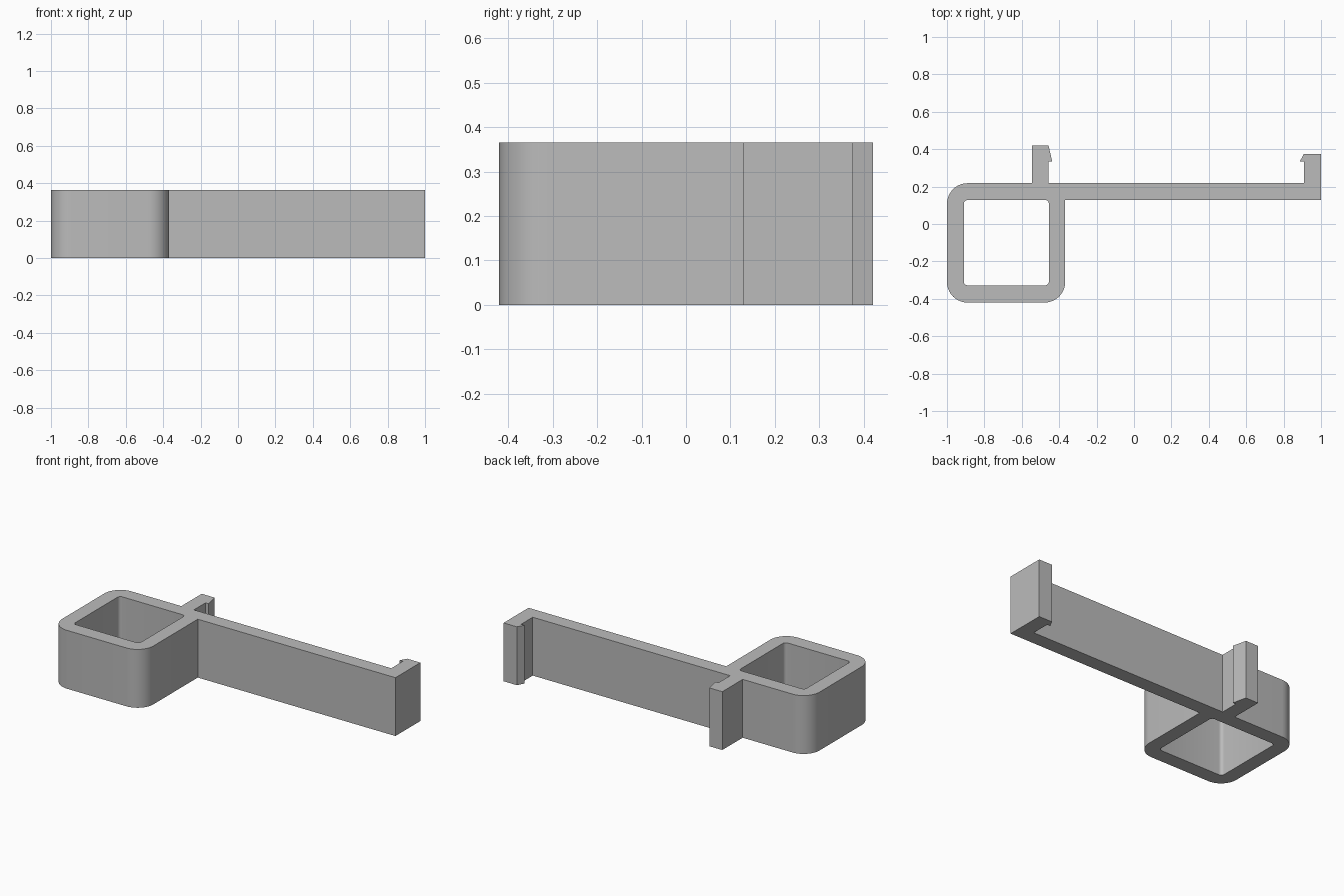
import bpy, bmesh, math
from mathutils import Vector

HEIGHT = 0.365

if "Cube" in bpy.data.objects:
    bpy.data.objects.remove(bpy.data.objects["Cube"], do_unlink=True)

grey = bpy.data.materials.new("plain_grey")
grey.use_nodes = True
colour = (0.5, 0.5, 0.5, 1)
grey.diffuse_color = colour
grey.node_tree.nodes["Principled BSDF"].inputs["Base Color"].default_value = colour


def corner(cx, cy, r, start, steps=10):
    """Quarter arc, counter-clockwise from the start angle in degrees."""
    angles = [math.radians(start + 90 * i / steps) for i in range(steps + 1)]
    return [(cx + r * math.cos(a), cy + r * math.sin(a)) for a in angles]


def rounded_box(x0, x1, y0, y1, r, steps):
    return (corner(x0 + r, y0 + r, r, 180, steps) + corner(x1 - r, y0 + r, r, 270, steps)
            + corner(x1 - r, y1 - r, r, 0, steps) + corner(x0 + r, y1 - r, r, 90, steps))


# Outer profile, counter-clockwise: square loop, long arm, then the two hooks
loop_front = corner(-0.89, -0.31, 0.11, 180) + corner(-0.478, -0.31, 0.11, 270)
arm = [(-0.368, 0.128), (1, 0.128)]
end_hook = [(1, 0.375), (0.908, 0.375), (0.886, 0.333), (0.908, 0.333), (0.908, 0.218)]
loop_hook = [(-0.458, 0.218), (-0.458, 0.333), (-0.437, 0.333),
             (-0.457, 0.42), (-0.545, 0.42), (-0.545, 0.218)]
loop_back = corner(-0.89, 0.108, 0.11, 90)
outer = loop_front + arm + end_hook + loop_hook + loop_back
opening = rounded_box(-0.91, -0.455, -0.328, 0.128, 0.02, 5)

# Fill the profile around the opening and extrude it upward
bm = bmesh.new()
edges = []
for ring in (outer, opening):
    verts = [bm.verts.new((x, y, 0)) for x, y in ring]
    edges += [bm.edges.new((v, verts[i - 1])) for i, v in enumerate(verts)]
bmesh.ops.triangle_fill(bm, use_beauty=True, use_dissolve=False, edges=edges)
top = bmesh.ops.extrude_face_region(bm, geom=bm.faces[:], use_keep_orig=True)
bmesh.ops.translate(bm, vec=Vector((0, 0, HEIGHT)),
                    verts=[g for g in top["geom"] if isinstance(g, bmesh.types.BMVert)])
bmesh.ops.recalc_face_normals(bm, faces=bm.faces[:])

mesh = bpy.data.meshes.new("clip_bracket")
bm.to_mesh(mesh)
bm.free()
mesh.materials.append(grey)
bracket = bpy.data.objects.new("clip_bracket", mesh)
bpy.context.collection.objects.link(bracket)

# Smooth the rounded corners, keep the rest crisp
bpy.ops.object.select_all(action="DESELECT")
bracket.select_set(True)
bpy.context.view_layer.objects.active = bracket
bpy.ops.object.shade_smooth_by_angle(angle=math.radians(25))
